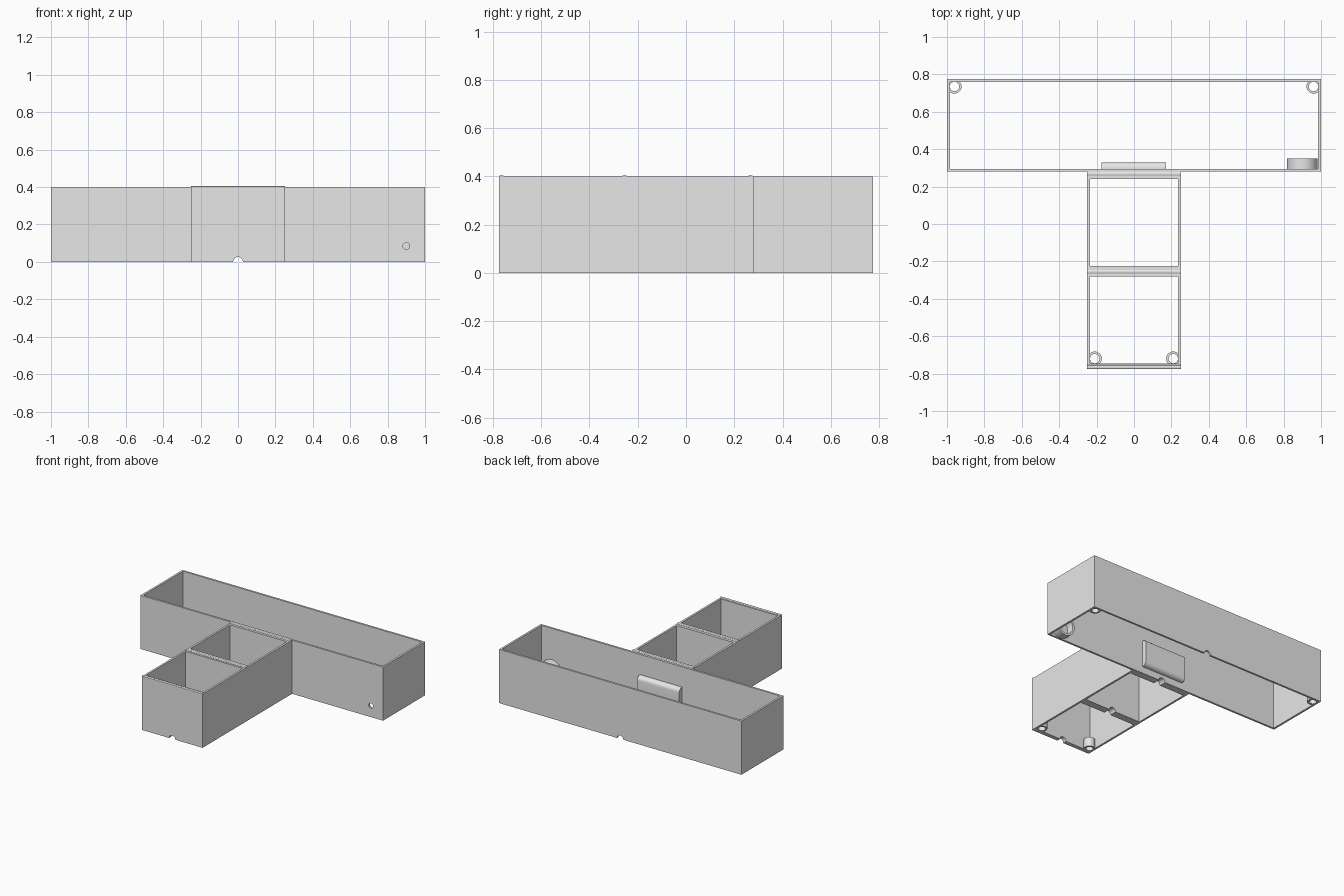
import bpy
import math
from mathutils import Matrix

cube = bpy.data.objects.get("Cube")
if cube:
    bpy.data.objects.remove(cube, do_unlink=True)

grey = bpy.data.materials.new("plain grey")
grey.use_nodes = True
grey.diffuse_color = (0.8, 0.8, 0.8, 1)
grey.node_tree.nodes["Principled BSDF"].inputs["Base Color"].default_value = (0.8, 0.8, 0.8, 1)

H = 0.4       # wall height
WALL = 0.015  # side wall thickness


def finish(obj, name):
    obj.name = name
    obj.data.materials.clear()
    obj.data.materials.append(grey)
    return obj


def box(name, x, y, z):
    """Box from three (low, high) ranges."""
    bpy.ops.mesh.primitive_cube_add(size=1)
    obj = bpy.context.object
    spans = (x, y, z)
    obj.data.transform(Matrix.Translation([sum(s) / 2 for s in spans])
                       @ Matrix.Diagonal([s[1] - s[0] for s in spans] + [1]))
    return finish(obj, name)


def rod(name, radius, length, center, axis="Z", sides=40):
    bpy.ops.mesh.primitive_cylinder_add(vertices=sides, radius=radius, depth=length)
    obj = bpy.context.object
    turn = {"X": Matrix.Rotation(math.pi / 2, 4, "Y"),
            "Y": Matrix.Rotation(math.pi / 2, 4, "X"), "Z": Matrix()}[axis]
    obj.data.transform(Matrix.Translation(center) @ turn)
    return finish(obj, name)


def apply_modifier(obj, mod):
    bpy.context.view_layer.objects.active = obj
    bpy.ops.object.modifier_apply(modifier=mod.name)


def cut(obj, *cutters):
    for cutter in cutters:
        mod = obj.modifiers.new("cut", "BOOLEAN")
        mod.operation = "DIFFERENCE"
        mod.solver = "EXACT"
        mod.object = cutter
        apply_modifier(obj, mod)
        bpy.data.objects.remove(cutter, do_unlink=True)


def smooth(obj):
    bpy.ops.object.select_all(action="DESELECT")
    obj.select_set(True)
    bpy.context.view_layer.objects.active = obj
    bpy.ops.object.shade_smooth_by_angle(angle=math.radians(30))


def tube(name, outer, inner, length, center, axis):
    obj = rod(name, outer, length, center, axis)
    cut(obj, rod("bore", inner, length * 2, center, axis))
    smooth(obj)


def cable_notch():
    return rod("notch", 0.026, 2, (0, 0, 0), "Y")


THROUGH = (-0.1, H + 0.1)

# Crossbar: long open frame with a cable notch and a small round hole
crossbar = box("crossbar_frame", (-1, 1), (0.28, 0.775), (0, H))
cut(crossbar,
    box("opening", (-1 + WALL, 1 - WALL), (0.28 + WALL, 0.775 - WALL), THROUGH),
    cable_notch(),
    rod("hole", 0.018, 0.2, (0.9, 0.28, 0.085), "Y"))
smooth(crossbar)

# Stem: two open compartments with thick cross walls
stem = box("stem_frame", (-0.25, 0.25), (-0.775, 0.28), (0, H))
side = 0.25 - WALL
cut(stem,
    box("opening", (-side, side), (-0.745, -0.28), THROUGH),
    box("opening", (-side, side), (-0.225, 0.24), THROUGH),
    cable_notch())
smooth(stem)

# Low rounded ridges on top of the cross walls
for name, y in (("front", -0.765), ("middle", -0.255), ("rear", 0.268)):
    ridge = rod(name + "_ridge", 0.01, 0.5, (0, 0, 0), "X", 16)
    ridge.data.transform(Matrix.Translation((0, y, H)) @ Matrix.Diagonal((1, 1, 0.5, 1)))
    smooth(ridge)

# Short screw sockets in the outer lower corners
for label, s in (("left", 1), ("right", -1)):
    for part, x, y in (("rear", 0.96, 0.735), ("front", 0.21, -0.72)):
        tube(f"{part}_{label}_screw_socket", 0.038, 0.025, 0.07, (s * x, y, 0.035), "Z")

# Round socket behind the small hole
tube("round_socket", 0.082, 0.066, 0.06, (0.9, 0.32, 0.085), "Y")

# Raised pad with rounded long edges on the inside of the crossbar
pad = box("rounded_pad", (-0.175, 0.172), (0.25, 0.33), (0.05, 0.25))
bevel = pad.modifiers.new("round", "BEVEL")
bevel.width = 0.03
bevel.segments = 6
bevel.limit_method = "WEIGHT"
weights = pad.data.attributes.new("bevel_weight_edge", "FLOAT", "EDGE")
for edge in pad.data.edges:
    a, b = (pad.data.vertices[i].co for i in edge.vertices)
    weights.data[edge.index].value = float(min(a.y, b.y) > 0.3 and abs(a.x - b.x) > 0.1)
apply_modifier(pad, bevel)
smooth(pad)
